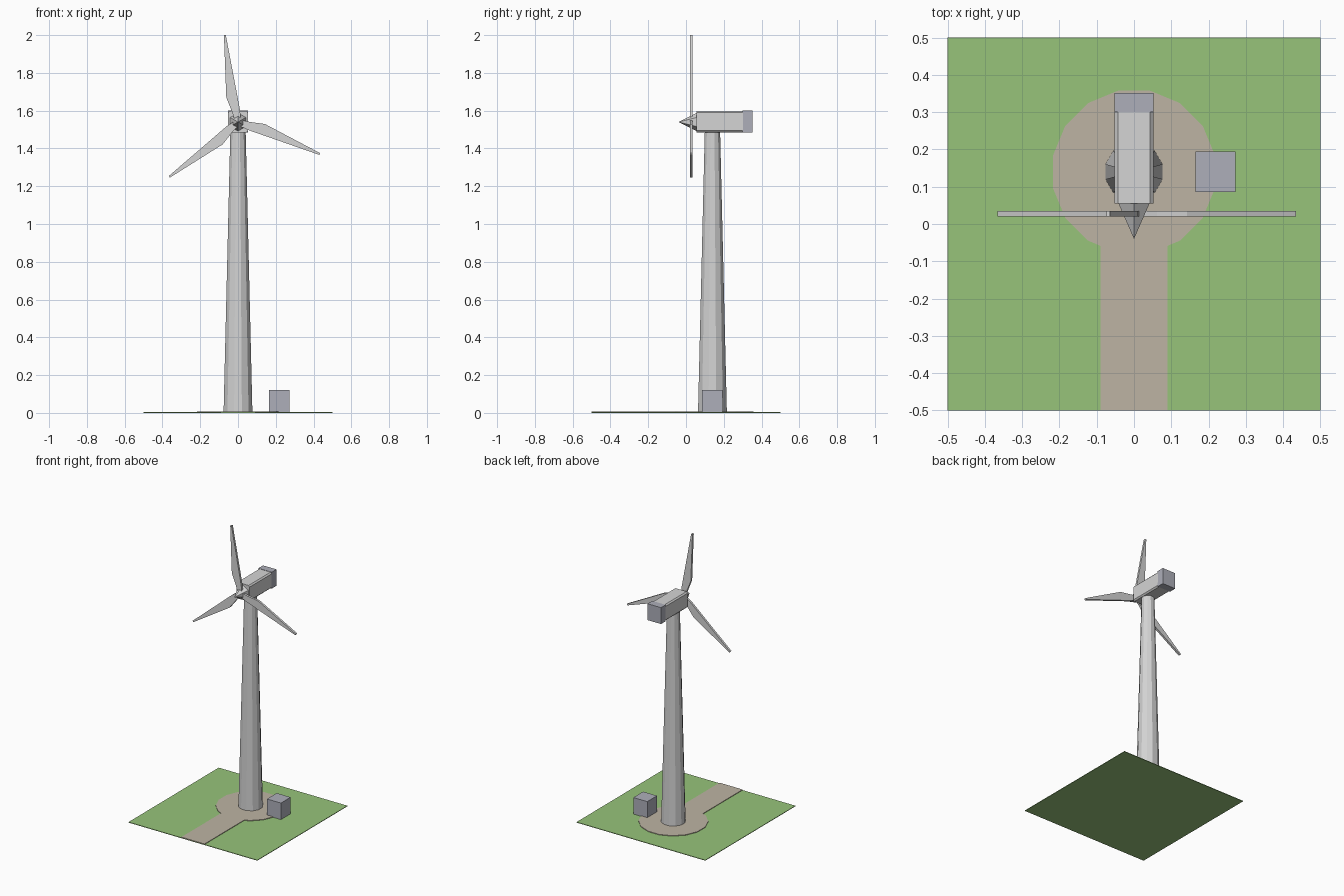
import bpy, bmesh, math
from mathutils import Matrix, Vector

if "Cube" in bpy.data.objects:
    bpy.data.objects.remove(bpy.data.objects["Cube"])


def material(name, rgb):
    m = bpy.data.materials.new(name)
    m.diffuse_color = (*rgb, 1)
    m.use_nodes = True
    m.node_tree.nodes["Principled BSDF"].inputs["Base Color"].default_value = m.diffuse_color
    return m


LIGHT = material("light_grey", (0.66, 0.66, 0.66))
STEEL = material("blue_grey", (0.42, 0.43, 0.49))
GRASS = material("grass_green", (0.31, 0.55, 0.195))
GRAVEL = material("gravel_tan", (0.51, 0.455, 0.37))


def finish(name, bm, mat):
    bmesh.ops.recalc_face_normals(bm, faces=bm.faces)
    me = bpy.data.meshes.new(name)
    bm.to_mesh(me)
    bm.free()
    me.materials.append(mat)
    ob = bpy.data.objects.new(name, me)
    bpy.context.collection.objects.link(ob)
    return ob


def box(name, lo, hi, mat, bevel=0):
    lo, hi = Vector(lo), Vector(hi)
    bm = bmesh.new()
    bmesh.ops.create_cube(bm, size=1, matrix=Matrix.Translation((lo + hi) / 2)
                          @ Matrix.Diagonal((*(hi - lo), 1)))
    if bevel:
        # chamfer only the edges that run front to back
        edges = [e for e in bm.edges
                 if abs(e.verts[0].co.y - e.verts[1].co.y) > 1e-4]
        bmesh.ops.bevel(bm, geom=edges, offset=bevel, segments=1, affect='EDGES')
    return finish(name, bm, mat)


def prism(name, outline, height, to_world, mat):
    """Extrude a flat outline along its local z, then place it."""
    bm = bmesh.new()
    face = bm.faces.new([bm.verts.new((u, v, 0)) for u, v in outline])
    top = bmesh.ops.extrude_face_region(bm, geom=[face])["geom"]
    bmesh.ops.translate(bm, vec=(0, 0, height),
                        verts=[g for g in top if isinstance(g, bmesh.types.BMVert)])
    bm.transform(to_world)
    return finish(name, bm, mat)


def cone(name, sides, r1, r2, depth, to_world, mat):
    bm = bmesh.new()
    bmesh.ops.create_cone(bm, cap_ends=True, segments=sides, radius1=r1,
                          radius2=r2, depth=depth)
    bmesh.ops.remove_doubles(bm, verts=bm.verts, dist=1e-5)
    bm.transform(to_world)
    return finish(name, bm, mat)


# Ground slab
box("ground", (-0.5, -0.5, 0), (0.5, 0.5, 0.004), GRASS)

# Gravel pad and access path as one outline
AXIS_Y = 0.14
pad = []
for i in range(16):
    a = math.radians(-90 + 11.25 + 22.5 * i)
    pad.append((0.222 * math.cos(a), AXIS_Y + 0.222 * math.sin(a)))
edge_y = pad[0][1] + 0.019
outline = [(-0.09, -0.5), (0.09, -0.5), (0.09, edge_y)] + pad[1:15] + [(-0.09, edge_y)]
prism("gravel_path", outline, 0.005, Matrix.Translation((0, 0, 0.003)), GRAVEL)

# Tapered tower
cone("tower", 12, 0.079, 0.042, 1.486,
     Matrix.Translation((0, AXIS_Y, 0.747)) @ Matrix.Rotation(math.radians(15), 4, 'Z'),
     LIGHT)

# Housing on top of the tower, with its rear cooler
box("nacelle", (-0.052, 0.055, 1.485), (0.052, 0.302, 1.598), LIGHT, 0.009)
box("rear_cooler", (-0.052, 0.30, 1.485), (0.052, 0.352, 1.6), STEEL)

# Nose cone pointing to the front
HUB_Z = 1.54
cone("nose_cone", 6, 0.049, 0, 0.097,
     Matrix.Translation((0, 0.0085, HUB_Z)) @ Matrix.Rotation(math.radians(90), 4, 'X'),
     LIGHT)

# Three blades, drawn along local x and turned about the hub
blade = [(0.01, -0.016), (0.06, -0.02), (0.465, -0.005), (0.465, 0.005),
         (0.137, 0.042), (0.057, 0.023), (0.01, 0.016)]
upright = Matrix.Rotation(math.radians(90), 4, 'X')
for k in range(3):
    turn = Matrix.Rotation(math.radians(98.6 + 120 * k), 4, 'Z')
    prism(f"blade_{k + 1}", blade, 0.015,
          Matrix.Translation((0, 0.035, HUB_Z)) @ upright @ turn, LIGHT)

# Transformer cabinet beside the tower
box("transformer_cabinet", (0.165, 0.086, 0.003), (0.273, 0.194, 0.12), STEEL)
